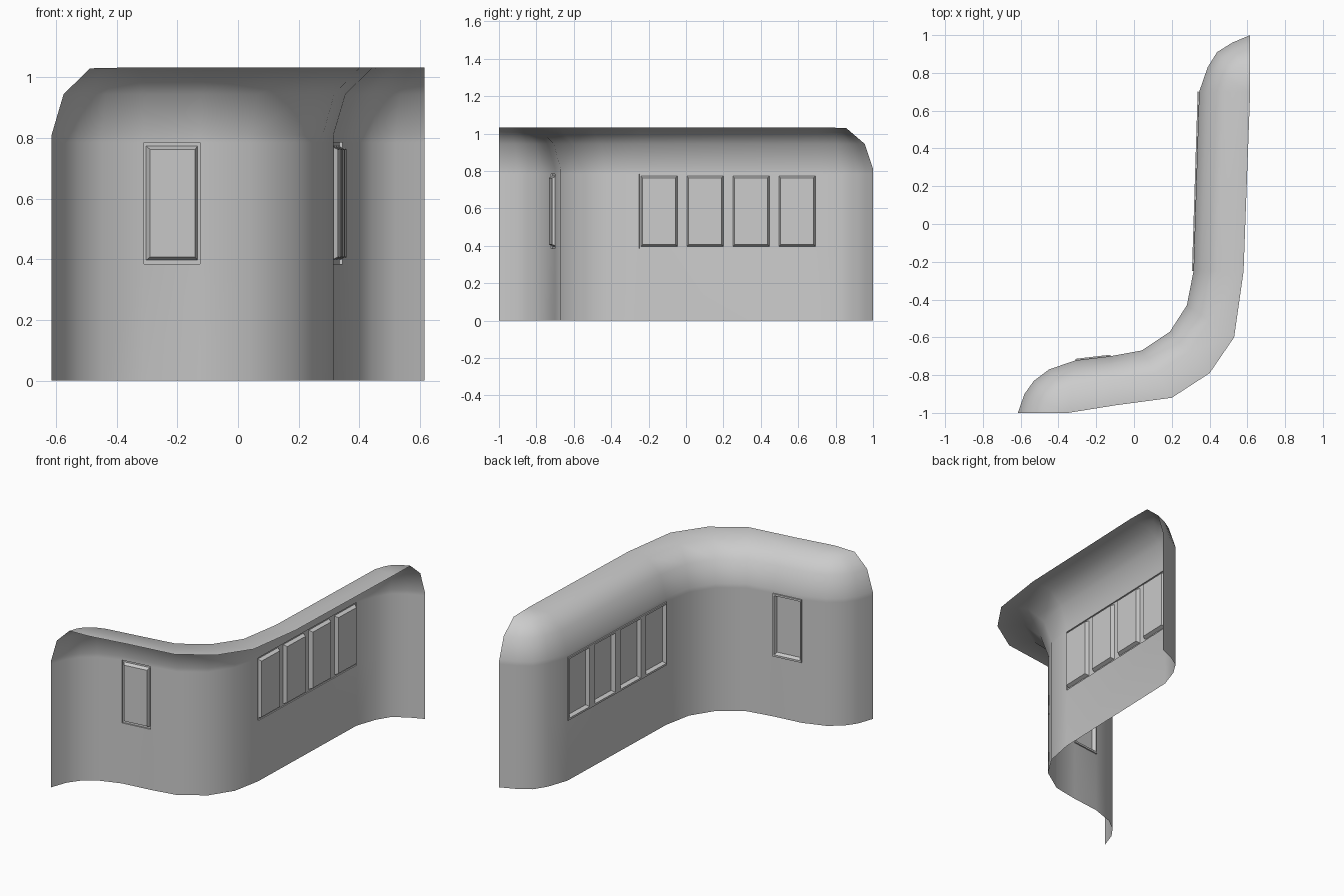
import bpy, bmesh
from mathutils import Vector

if "Cube" in bpy.data.objects:
    bpy.data.objects.remove(bpy.data.objects["Cube"])

# Plan of the wall foot, and the plan of the free roof edge it curls towards
wall = [(-.615, -1), (-.58, -.9), (-.53, -.83), (-.45, -.77), (-.31, -.722),
        (-.125, -.70), (.04, -.67), (.19, -.57), (.28, -.43), (.315, -.25),
        (.345, .70), (.39, .83), (.44, .91), (.52, .96), (.615, 1)]
roof = [(-.35, -1)] * 5 + [(-.10, -.96), (.2, -.92), (.4, -.79), (.53, -.6),
        (.58, -.25)] + [(.615, .70)] * 5
# Rows going up: (height, share of the way towards the roof edge)
SILL, HEAD = .385, .785
rows = [(0, 0), (SILL, 0), (HEAD, 0), (.81, 0), (.945, .15), (1.03, .48), (1.033, 1)]
openings = (4, 9)          # wall bays that hold windows


def finish(bm, name, smooth):
    bmesh.ops.remove_doubles(bm, verts=bm.verts, dist=1e-4)
    bmesh.ops.recalc_face_normals(bm, faces=bm.faces)
    me = bpy.data.meshes.new(name)
    bm.to_mesh(me)
    bm.free()
    for p in me.polygons:
        p.use_smooth = smooth
    ob = bpy.data.objects.new(name, me)
    bpy.context.collection.objects.link(ob)
    return ob


# Curved wall and roof shell, left open at the windows
bm = bmesh.new()
grid = [[bm.verts.new((*Vector(a).lerp(Vector(b), f), z)) for a, b in zip(wall, roof)]
        for z, f in rows]
for r in range(len(rows) - 1):
    for c in range(len(wall) - 1):
        if not (r == 1 and c in openings):
            bm.faces.new((grid[r][c], grid[r][c + 1], grid[r + 1][c + 1], grid[r + 1][c]))
finish(bm, "wall_and_roof", True)


def window(name, bay, count, margin, mullion):
    """Frame set slightly outward, with bevelled panes pressed inward."""
    p, q = Vector(wall[bay]), Vector(wall[bay + 1])
    d = (q - p).normalized()
    n = Vector((d.y, -d.x))
    length = (q - p).length
    bm = bmesh.new()

    def ring(u0, u1, z0, z1, depth):
        return [bm.verts.new((*(p + d * u + n * depth), z))
                for u, z in ((u0, z0), (u1, z0), (u1, z1), (u0, z1))]

    def bridge(a, b):
        for i in range(4):
            j = (i + 1) % 4
            bm.faces.new((a[i], a[j], b[j], b[i]))

    out, inn, bev = -.008, .014, .01
    # reveal around the opening
    bridge(ring(0, length, SILL, HEAD, 0), ring(0, length, SILL, HEAD, out))
    width = (length - 2 * margin - mullion * (count - 1)) / count
    for i in range(count):
        u0 = margin + i * (width + mullion)
        u1 = u0 + width
        left = 0 if i == 0 else u0 - mullion / 2
        right = length if i == count - 1 else u1 + mullion / 2
        frame = ring(left, right, SILL, HEAD, out)
        edge = ring(u0, u1, SILL + .012, HEAD - .012, out)
        pane = ring(u0 + bev, u1 - bev, SILL + .012 + bev, HEAD - .012 - bev, inn)
        bridge(frame, edge)
        bridge(edge, pane)
        bm.faces.new(pane)
    finish(bm, name, False)


window("single_window", 4, 1, .008, 0)
window("four_pane_window", 9, 4, .008, .05)
